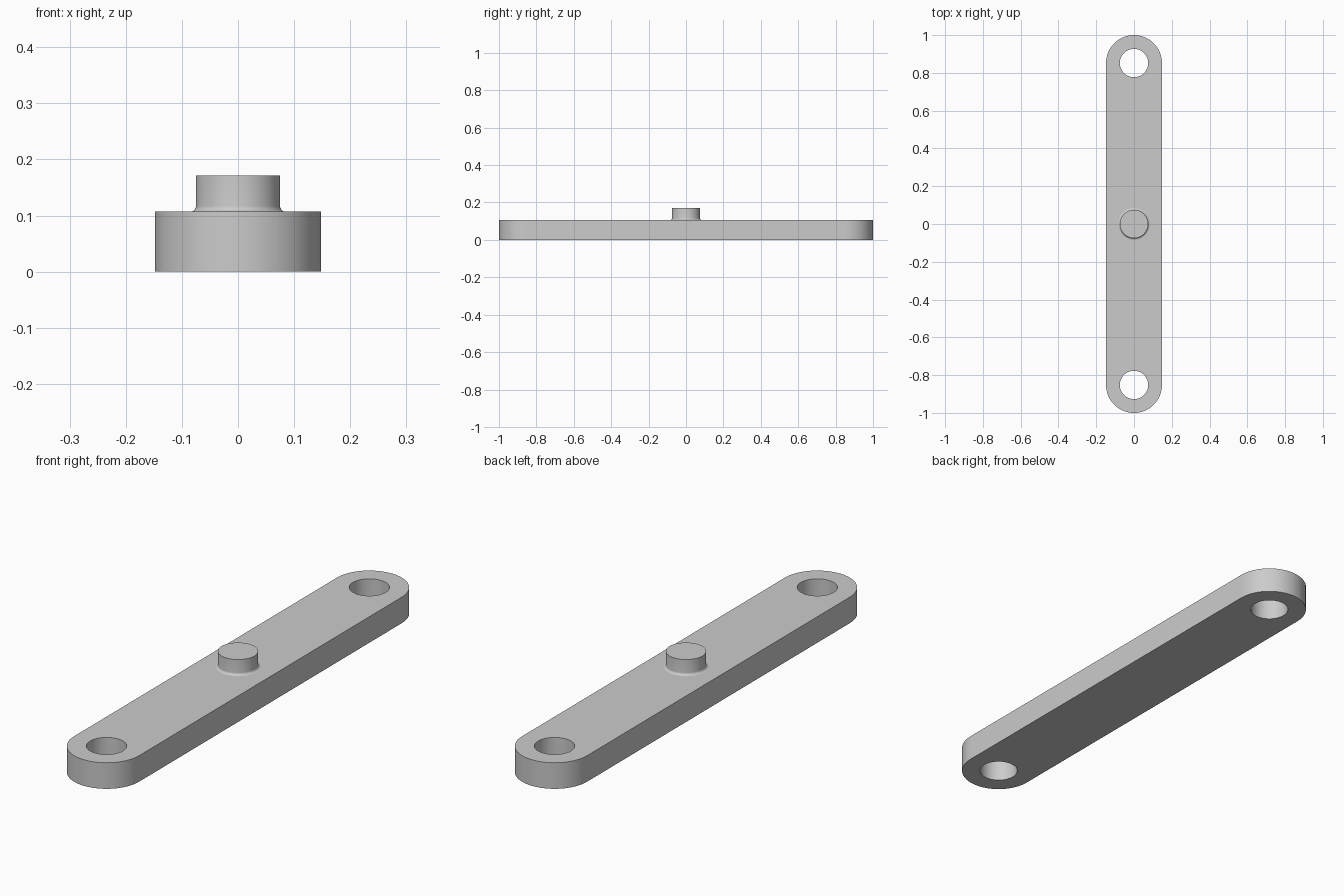
import bpy
import bmesh
from math import cos, sin, pi

HALF_WIDTH = 0.148
THICK = 0.107
HOLE_Y = 1 - HALF_WIDTH
PIN_R = 0.075
PIN_TOP = 0.171
FILLET = 0.01
SEGMENTS = 64

cube = bpy.data.objects.get("Cube")
if cube:
    bpy.data.objects.remove(cube, do_unlink=True)

grey = bpy.data.materials.new("light_grey")
grey.use_nodes = True
colour = (0.6, 0.6, 0.6, 1)
grey.diffuse_color = colour
grey.node_tree.nodes["Principled BSDF"].inputs["Base Color"].default_value = colour


def make_object(name, bm):
    bmesh.ops.recalc_face_normals(bm, faces=bm.faces)
    mesh = bpy.data.meshes.new(name)
    bm.to_mesh(mesh)
    bm.free()
    obj = bpy.data.objects.new(name, mesh)
    bpy.context.collection.objects.link(obj)
    mesh.materials.append(grey)
    return obj


def prism(name, outline, bottom, top):
    bm = bmesh.new()
    face = bm.faces.new([bm.verts.new((x, y, bottom)) for x, y in outline])
    sides = bmesh.ops.extrude_face_region(bm, geom=[face])["geom"]
    moved = [v for v in sides if isinstance(v, bmesh.types.BMVert)]
    bmesh.ops.translate(bm, verts=moved, vec=(0, 0, top - bottom))
    return make_object(name, bm)


def arc(radius, centre_y, start, sweep, steps):
    angles = [start + sweep * i / steps for i in range(steps + 1)]
    return [(radius * cos(a), centre_y + radius * sin(a)) for a in angles]


def smooth(obj):
    bpy.ops.object.select_all(action="DESELECT")
    obj.select_set(True)
    bpy.context.view_layer.objects.active = obj
    bpy.ops.object.shade_smooth_by_angle(angle=pi / 6)


# Flat bar with fully rounded ends
outline = (arc(HALF_WIDTH, HOLE_Y, 0, pi, SEGMENTS // 2)
           + arc(HALF_WIDTH, -HOLE_Y, pi, pi, SEGMENTS // 2))
bar = prism("link_bar", outline, 0, THICK)

# Through hole at each end
for side in (-1, 1):
    circle = arc(PIN_R, side * HOLE_Y, 0, 2 * pi, SEGMENTS)[:-1]
    cutter = prism("hole_cutter", circle, -THICK, 2 * THICK)
    cut = bar.modifiers.new("hole", "BOOLEAN")
    cut.operation = "DIFFERENCE"
    cut.solver = "EXACT"
    cut.object = cutter
    bpy.context.view_layer.objects.active = bar
    bpy.ops.object.modifier_apply(modifier=cut.name)
    bpy.data.objects.remove(cutter, do_unlink=True)
smooth(bar)

# Centre pin, turned from a profile with a small fillet at its foot
profile = [(0, PIN_TOP), (PIN_R, PIN_TOP)]
for i in range(7):
    a = pi / 2 * i / 6
    profile.append((PIN_R + FILLET * (1 - cos(a)), THICK + FILLET * (1 - sin(a))))
bm = bmesh.new()
verts = [bm.verts.new((r, 0, z)) for r, z in profile]
edges = [bm.edges.new(pair) for pair in zip(verts, verts[1:])]
bmesh.ops.spin(bm, geom=verts + edges, cent=(0, 0, 0), axis=(0, 0, 1),
               angle=2 * pi, steps=SEGMENTS)
bmesh.ops.remove_doubles(bm, verts=bm.verts, dist=0.0001)
pin = make_object("centre_pin", bm)
smooth(pin)
